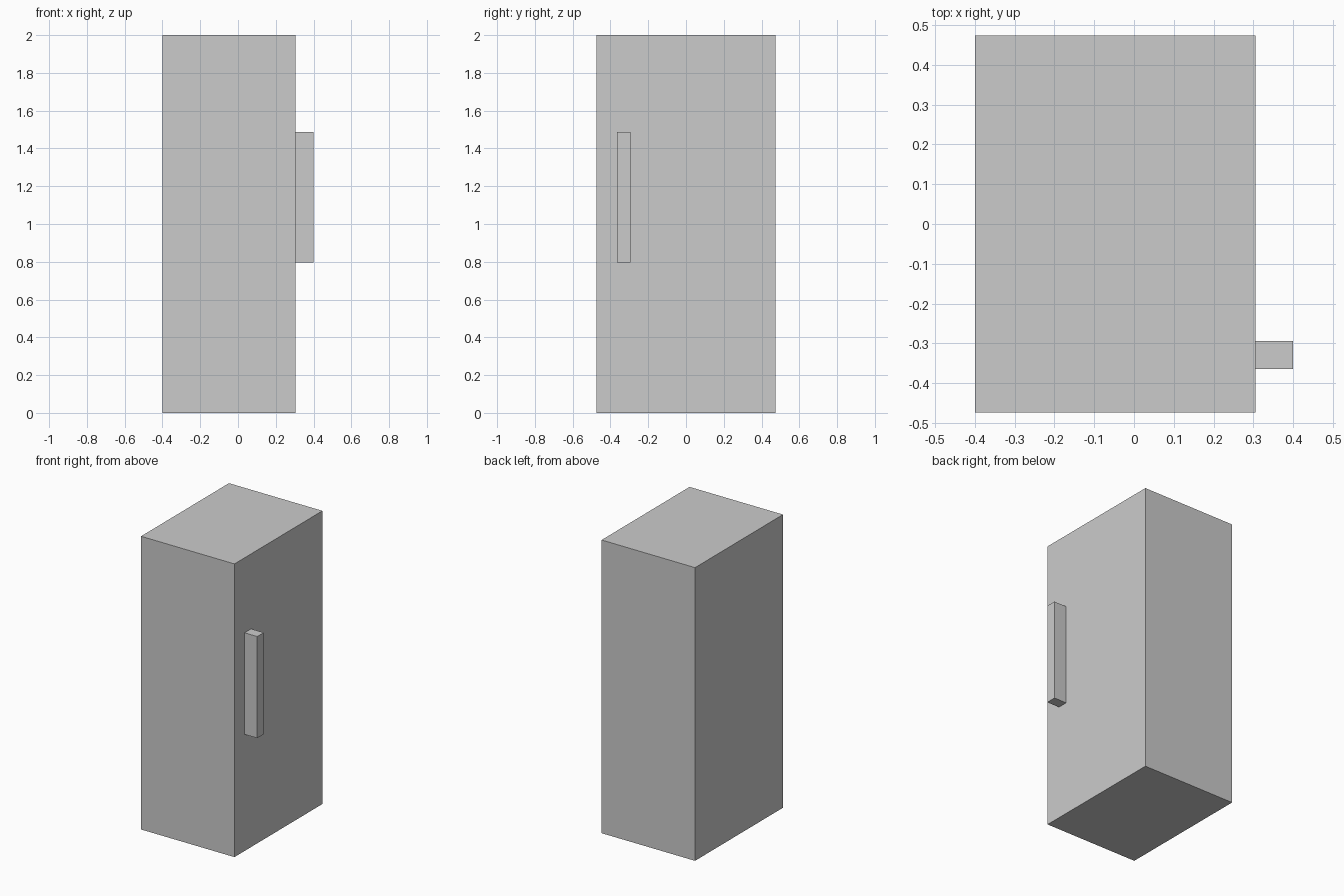
import bpy

if "Cube" in bpy.data.objects:
    bpy.data.objects.remove(bpy.data.objects["Cube"])


def box(name, lo, hi):
    """Axis-aligned box between two corners."""
    centre = [(a + b) / 2 for a, b in zip(lo, hi)]
    size = [b - a for a, b in zip(lo, hi)]
    bpy.ops.mesh.primitive_cube_add(size=1, location=centre)
    obj = bpy.context.object
    obj.name = name
    obj.scale = size
    bpy.ops.object.transform_apply(location=False, rotation=False, scale=True)
    return obj


# Tall cabinet body
box("cabinet_body", (-0.40, -0.474, 0.0), (0.305, 0.474, 2.0))

# Vertical door handle on the right side
box("door_handle", (0.305, -0.364, 0.795), (0.40, -0.294, 1.488))
